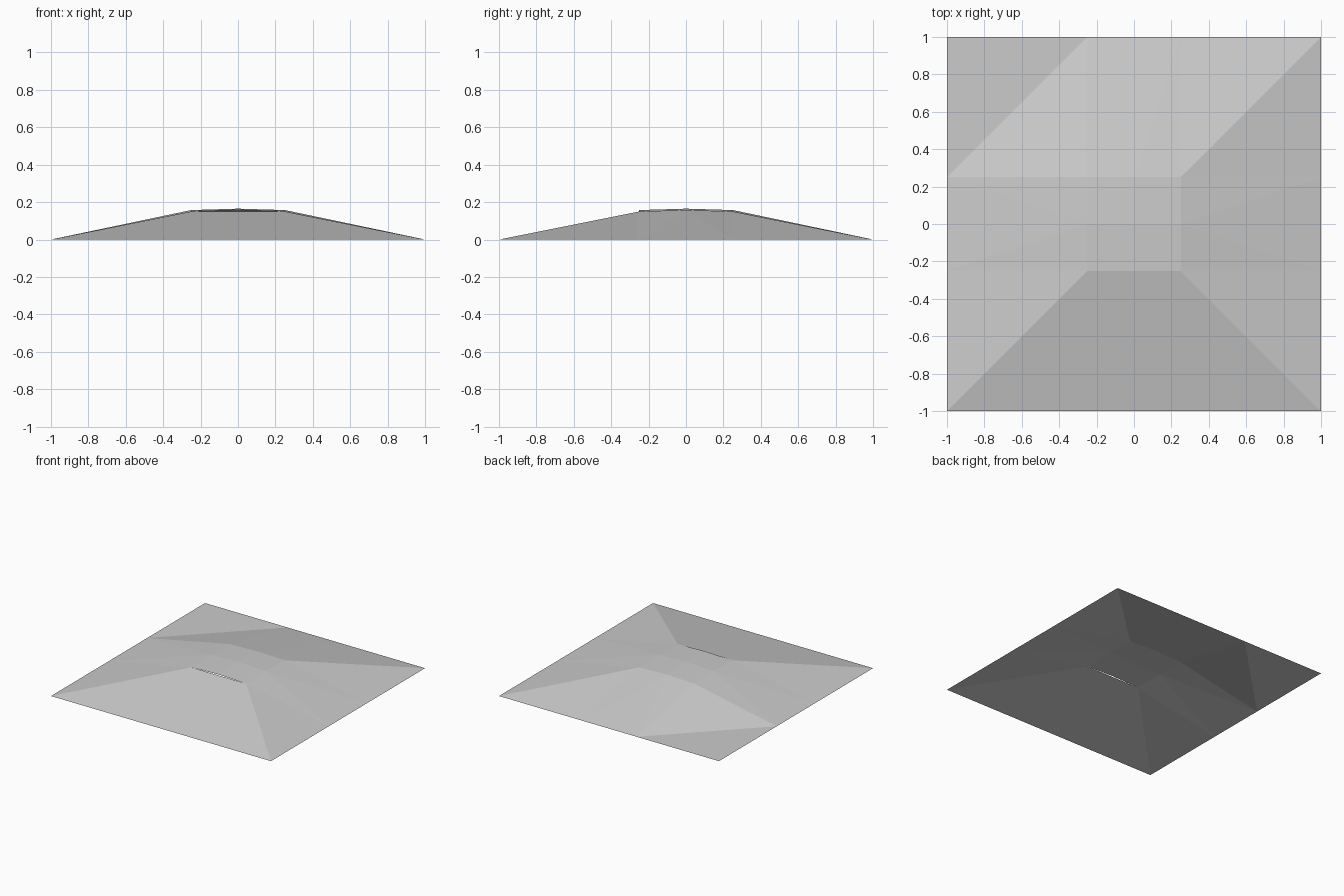
import bpy
import bmesh

cube = bpy.data.objects.get("Cube")
if cube:
    bpy.data.objects.remove(cube, do_unlink=True)

Q = 0.25       # half width of the plateau
TOP = 0.165    # height of the summit
DROP = 0.0075  # fall from the summit along each axis

grey = bpy.data.materials.new("light_grey")
grey.use_nodes = True
colour = (0.6, 0.6, 0.6, 1)
grey.diffuse_color = colour
grey.node_tree.nodes["Principled BSDF"].inputs["Base Color"].default_value = colour

bm = bmesh.new()
verts = {}


def point(x, y):
    """Shared vertex, with its height set by its place on the hill."""
    if (x, y) not in verts:
        edge = max(abs(x), abs(y)) == 1
        z = 0 if edge else TOP - DROP * ((x != 0) + (y != 0))
        verts[x, y] = bm.verts.new((x, y, z))
    return verts[x, y]


def face(points, turns=0):
    """Face from plan points, turned by quarter turns about the summit."""
    for _ in range(turns):
        points = [(-y, x) for x, y in points]
    bm.faces.new([point(x, y) for x, y in points])


# Gently domed plateau
for turn in range(4):
    face([(0, 0), (Q, 0), (Q, Q), (0, Q)], turn)

# Right, back and left slopes
for turn in range(3):
    face([(Q, -Q), (1, -Q), (Q, 0)], turn)
    face([(1, -Q), (1, Q), (Q, 0)], turn)
    face([(Q, 0), (1, Q), (Q, Q)], turn)
    if turn != 2:
        continue
    face([(Q, Q), (1, Q), (1, 1)], turn)

# Hipped corners beside the right and back slopes
face([(Q, -Q), (1, -1), (1, -Q)])
face([(Q, Q), (1, Q), (1, 1)])
face([(Q, Q), (1, 1), (Q, 1)])

# Back left corner: chamfered slope and level ground
face([(-Q, Q), (-Q, 1), (-1, Q)])
face([(-Q, 1), (-1, 1), (-1, Q)])

# Plain front slope, its straight top edge leaving a slit under the dome
face([(-1, -1), (1, -1), (Q, -Q), (-Q, -Q)])

mesh = bpy.data.meshes.new("hill")
bm.to_mesh(mesh)
bm.free()
mesh.materials.append(grey)
hill = bpy.data.objects.new("hill", mesh)
bpy.context.collection.objects.link(hill)
